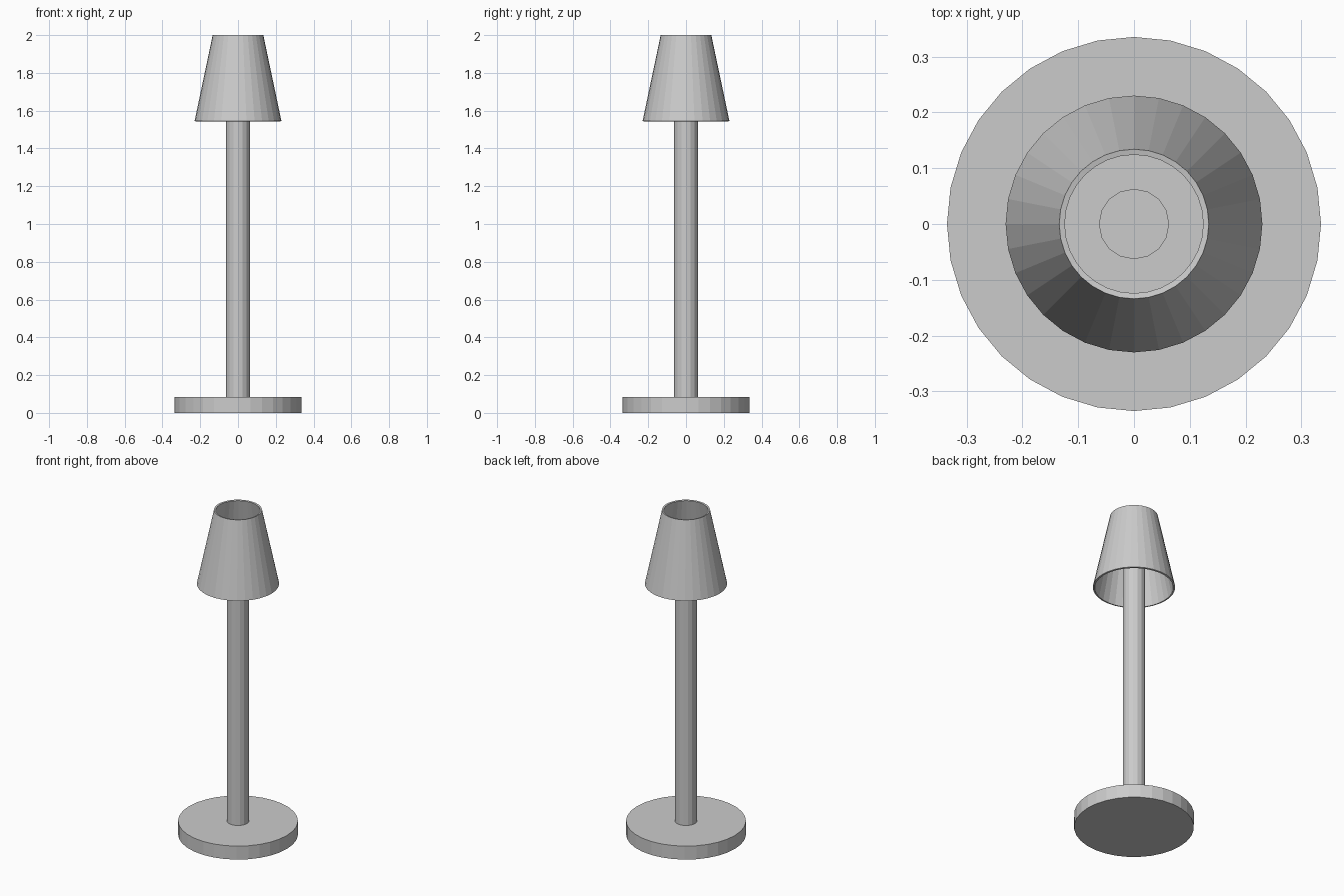
import bpy, bmesh
from math import cos, sin, pi

if "Cube" in bpy.data.objects:
    bpy.data.objects.remove(bpy.data.objects["Cube"])


def lathe(name, profile, sides, closed=False):
    """Revolve (radius, z) points; open profiles get flat caps at both ends."""
    bm = bmesh.new()
    rings = [[bm.verts.new((r * cos(2 * pi * i / sides), r * sin(2 * pi * i / sides), z))
              for i in range(sides)] for r, z in profile]
    pairs = list(zip(rings, rings[1:]))
    if closed:
        pairs.append((rings[-1], rings[0]))
    else:
        bm.faces.new(rings[0][::-1])
        bm.faces.new(rings[-1])
    for low, high in pairs:
        for i in range(sides):
            j = (i + 1) % sides
            bm.faces.new((low[i], low[j], high[j], high[i]))
    bmesh.ops.recalc_face_normals(bm, faces=bm.faces[:])
    mesh = bpy.data.meshes.new(name)
    bm.to_mesh(mesh)
    bm.free()
    obj = bpy.data.objects.new(name, mesh)
    bpy.context.collection.objects.link(obj)
    return obj


# Round foot
lathe("base", [(0.335, 0), (0.335, 0.083)], 32)

# Stem, ending inside the shade
lathe("pole", [(0.063, 0.083), (0.063, 1.75)], 16)

# Thin-walled shade, open at top and bottom
lathe("shade", [(0.23, 1.545), (0.134, 2.0), (0.124, 1.998), (0.22, 1.543)], 32, closed=True)
